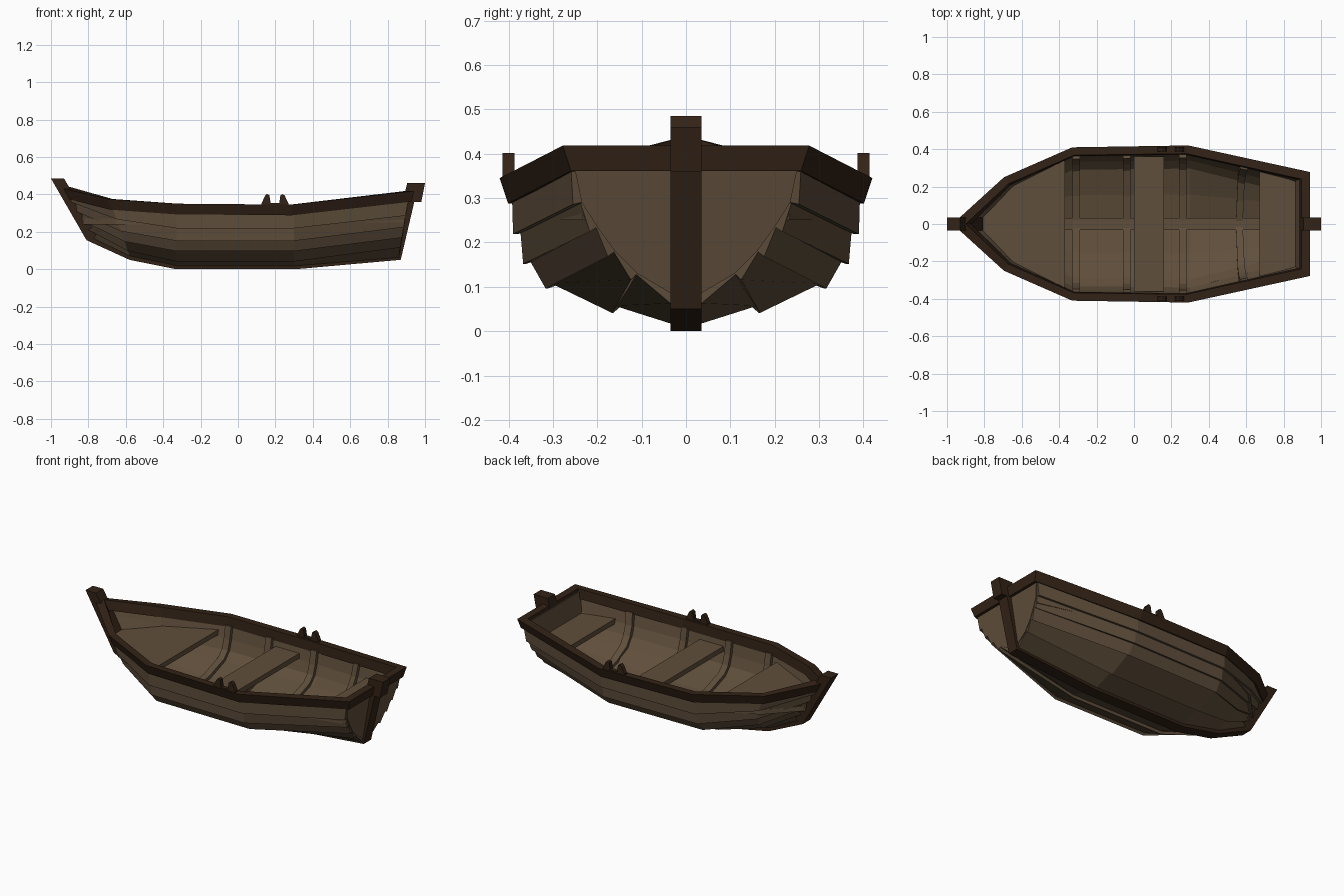
import bpy, bmesh
from mathutils import Vector

if "Cube" in bpy.data.objects:
    bpy.data.objects.remove(bpy.data.objects["Cube"])


def material(name, rgb):
    m = bpy.data.materials.new(name)
    m.diffuse_color = (*rgb, 1)
    m.use_nodes = True
    m.node_tree.nodes["Principled BSDF"].inputs["Base Color"].default_value = m.diffuse_color
    return m


LIGHT = material("plank_wood", (0.115, 0.077, 0.044))
DARK = material("dark_wood", (0.032, 0.016, 0.008))


def loft(name, sections, mat, closed=False):
    """Skin equal-length closed cross-sections, capped or joined in a ring."""
    bm = bmesh.new()
    rows = [[bm.verts.new(p) for p in s] for s in sections]
    n = len(rows[0])
    pairs = list(zip(rows, rows[1:]))
    if closed:
        pairs.append((rows[-1], rows[0]))
    else:
        bm.faces.new(rows[0])
        bm.faces.new(rows[-1])
    for a, b in pairs:
        for i in range(n):
            j = (i + 1) % n
            bm.faces.new((a[i], a[j], b[j], b[i]))
    bmesh.ops.recalc_face_normals(bm, faces=bm.faces)
    me = bpy.data.meshes.new(name)
    bm.to_mesh(me)
    bm.free()
    me.materials.append(mat)
    ob = bpy.data.objects.new(name, me)
    bpy.context.collection.objects.link(ob)
    return ob


def side_profile(name, pts, y0, y1, mat):
    return loft(name, [[(x, y, z) for x, z in pts] for y in (y0, y1)], mat)


def board(name, half, z, thick, mat):
    """Flat board from (x, half width) outline points."""
    outline = half + [(x, -y) for x, y in reversed(half)]
    return loft(name, [[(x, y, h) for x, y in outline] for h in (z - thick, z)], mat)


# hull stations from bow to stern: (x at sheer, x at keel, lap points y,z)
mid = [(.39, .335), (.37, .222), (.348, .158), (.302, .11), (.16, .06), (.025, .035)]
STATIONS = [
    (-.93, -.79, [(.01, .42), (.01, .36), (.01, .31), (.01, .265), (.01, .22), (.01, .17)]),
    (-.685, -.58, [(.228, .365), (.212, .27), (.19, .21), (.155, .16), (.09, .115), (.02, .085)]),
    (-.33, -.33, [(y * .98, z) for y, z in mid]),
    (.30, .30, mid),
    (.915, .86, [(.258, .40), (.235, .29), (.20, .235), (.16, .18), (.11, .13), (.025, .08)]),
]


def station(i):
    xs, xk, pts = STATIONS[i]
    z0, z1 = pts[0][1], pts[-1][1]
    return [Vector((xs + (xk - xs) * (z0 - z) / (z0 - z1), y, z)) for y, z in pts]


def hull_at(x):
    i = 2 if x < .3 else 3
    a, b = STATIONS[i][0], STATIONS[i + 1][0]
    f = (x - a) / (b - a)
    return [p.lerp(q, f) for p, q in zip(station(i), station(i + 1))]


def outward(a, b):
    return Vector((0, a.z - b.z, b.y - a.y)).normalized()


def flip(p, s):
    return Vector((p.x, p.y * s, p.z))


# overlapping planks on both sides
for s, side in ((1, "left"), (-1, "right")):
    for k in range(5):
        secs = []
        for i in range(5):
            pts = station(i)
            a, b = pts[k], pts[k + 1]
            n = outward(a, b)
            if i == 0:
                n = Vector((0, 1, 0))
            secs.append([flip(p, s) for p in
                         (a + n * .003, b + n * .02, b - n * .01, a - n * .01)])
        loft(f"plank_{side}_{k + 1}", secs, LIGHT)

# transom
tr = station(4)
ring = tr + [flip(p, -1) for p in reversed(tr)]
loft("transom", [[p + Vector((d, 0, 0)) for p in ring] for d in (-.03, .004)], LIGHT)

# gunwale ring: outer x,y  inner x,y  top z  rake of lower edge
rail = [(-.97, 0, -.90, 0, .44, .03), (-.695, .25, -.67, .215, .375, .012),
        (-.33, .41, -.32, .368, .35, 0), (.29, .42, .28, .376, .345, 0),
        (.94, .278, .895, .24, .418, -.011)]


def rail_section(r, s):
    xo, yo, xi, yi, z, dx = r
    yb = max(yo - .019, 0)
    return [(xo, s * yo, z), (xo + dx, s * yb, z - .057),
            (xi + dx, s * max(yi - .006, 0), z - .057), (xi, s * yi, z)]


loft("gunwale", [rail_section(r, 1) for r in rail] +
     [rail_section(r, -1) for r in reversed(rail[1:])], DARK, closed=True)

# stem, keel and stern post
loft_keel = [(-1, .485), (-.81, .155), (-.58, .05), (-.33, 0), (.31, 0), (.87, .05),
             (.86, .09), (.31, .04), (-.33, .04), (-.56, .095), (-.76, .19), (-.93, .485)]
secs = []
for i in range(6):
    (xo, zo), (xi, zi) = loft_keel[i], loft_keel[11 - i]
    secs.append([(xo, -.035, zo), (xo, .035, zo), (xi, .035, zi), (xi, -.035, zi)])
loft("stem_and_keel", secs, DARK)
side_profile("stern_post", [(.87, .05), (.945, .37), (.91, .37), (.84, .06)], -.035, .035, DARK)
side_profile("stern_post_head", [(.89, .40), (.905, .46), (1.0, .46), (.98, .36), (.935, .36)],
             -.035, .035, DARK)

# inner keel
loft("inner_keel", [[(x, -.032, z), (x, .032, z), (x, .032, z + .035), (x, -.032, z + .035)]
                    for x, z in ((-.58, .08), (-.33, .03), (.3, .03), (.85, .072))], LIGHT)

# ribs following the inside of the planks
for r, x in enumerate((-.33, -.06, .24, .57)):
    lines = []
    for xx in (x, x + .04):
        pts = hull_at(xx)
        pts[0] = pts[0].lerp(pts[1], .3)
        line = []
        for k, p in enumerate(pts):
            n = outward(pts[max(k - 1, 0)], pts[min(k + 1, 5)])
            line.append((p - n * .005, p - n * .03))
        lines.append(line)
    half = [[l0[0], l1[0], l1[1], l0[1]] for l0, l1 in zip(*lines)]
    full = half + [[flip(p, -1) for p in sec] for sec in reversed(half)]
    loft(f"rib_{r + 1}", full, LIGHT)

# seats
board("bow_seat", [(-.85, .012), (-.655, .215), (-.37, .352)], .27, .03, LIGHT)
board("middle_seat", [(.0, .36), (.16, .36)], .26, .03, LIGHT)
board("stern_seat", [(.67, .285), (.885, .232)], .28, .03, LIGHT)

# oar rests
for s, side in ((1, "left"), (-1, "right")):
    y0, y1 = s * .387, s * .413
    side_profile(f"oar_plate_{side}", [(.125, .335), (.27, .335), (.27, .353), (.125, .353)],
                 y0, y1, DARK)
    for name, pts in (("front", [(.125, .35), (.145, .393), (.155, .402), (.168, .395), (.175, .35)]),
                      ("back", [(.22, .35), (.227, .395), (.24, .402), (.25, .393), (.27, .35)])):
        side_profile(f"oar_pin_{name}_{side}", pts, y0, y1, DARK)
